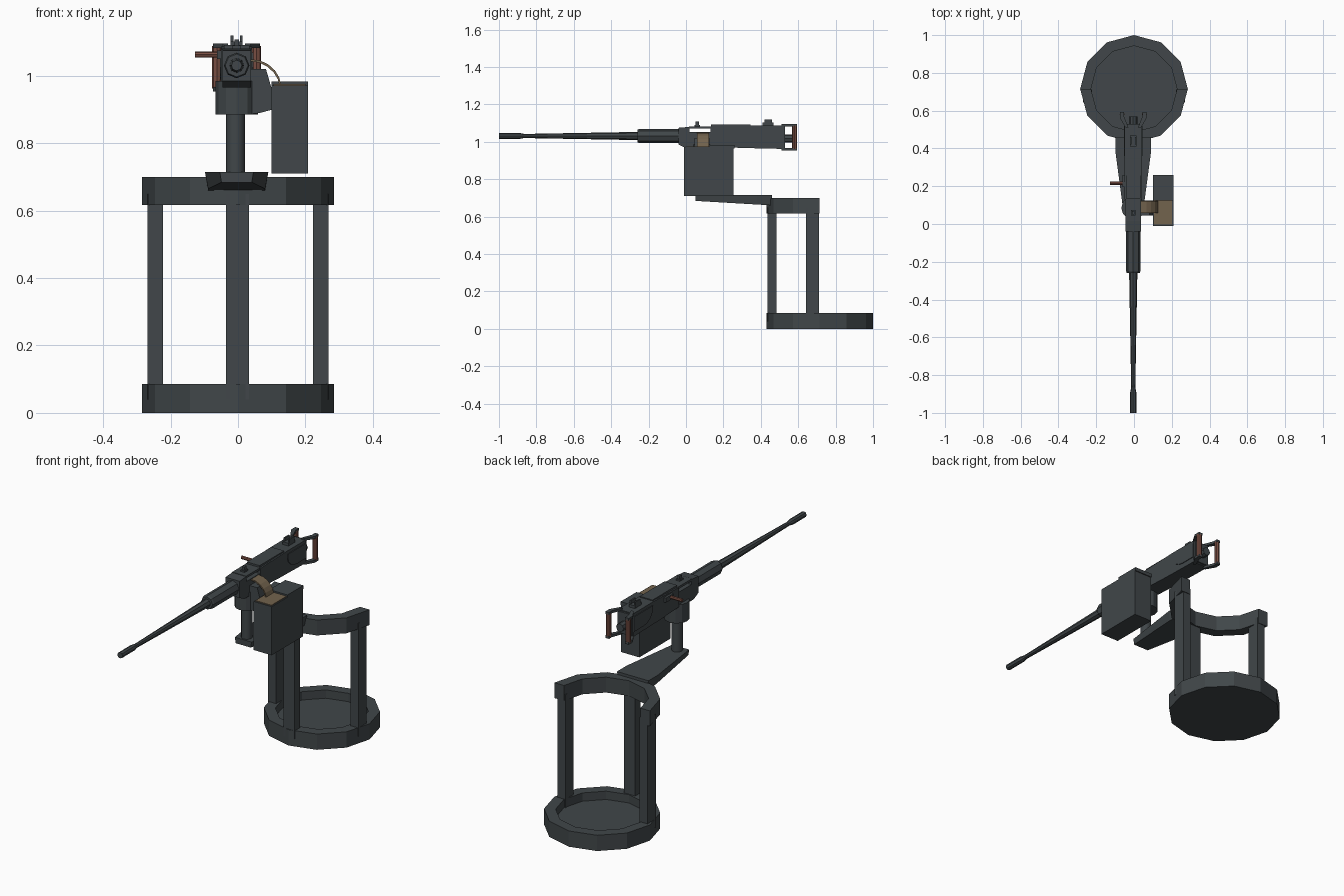
import bpy, bmesh, math
from mathutils import Vector

if "Cube" in bpy.data.objects:
    bpy.data.objects.remove(bpy.data.objects["Cube"])


def material(name, rgb):
    m = bpy.data.materials.new(name)
    m.diffuse_color = (*rgb, 1)
    m.use_nodes = True
    m.node_tree.nodes["Principled BSDF"].inputs["Base Color"].default_value = m.diffuse_color
    return m


STEEL = material("dark_steel", (0.052, 0.062, 0.067))
GRIP = material("red_brown_grip", (0.19, 0.075, 0.055))
BRASS = material("belt_brown", (0.17, 0.125, 0.075))
CX = -0.004  # gun centre line


def finish(name, bm, mat, smooth=False):
    bmesh.ops.recalc_face_normals(bm, faces=bm.faces)
    me = bpy.data.meshes.new(name)
    bm.to_mesh(me)
    bm.free()
    me.materials.append(mat)
    ob = bpy.data.objects.new(name, me)
    bpy.context.collection.objects.link(ob)
    if smooth:
        bpy.context.view_layer.objects.active = ob
        ob.select_set(True)
        bpy.ops.object.shade_smooth_by_angle(angle=math.radians(35))
        ob.select_set(False)
    return ob


def box(name, x, y, z, mat=STEEL):
    bm = bmesh.new()
    bmesh.ops.create_cube(bm, size=1)
    for v in bm.verts:
        for i, (a, b) in enumerate((x, y, z)):
            v.co[i] = (a + b) / 2 + v.co[i] * (b - a)
    return finish(name, bm, mat)


def prism(name, pts, axis, a, b, mat=STEEL):
    """Extrude a 2D outline along an axis (0=x, 1=y, 2=z)."""
    bm = bmesh.new()
    rows = []
    for d in (a, b):
        row = []
        for p in pts:
            c = list(p)
            c.insert(axis, d)
            row.append(bm.verts.new(c))
        rows.append(row)
        bm.faces.new(row)
    for i in range(len(pts)):
        j = (i + 1) % len(pts)
        bm.faces.new((rows[0][i], rows[0][j], rows[1][j], rows[1][i]))
    return finish(name, bm, mat)


def lathe(name, prof, n, origin, axis=2, mat=STEEL, smooth=False):
    """Revolve (radius, distance) points; radius 0 closes an end."""
    bm = bmesh.new()
    o = Vector(origin)
    rings = []
    for r, h in prof:
        ring = []
        for k in range(n if r > 0 else 1):
            t = 2 * math.pi * k / n
            c = [r * math.cos(t), r * math.sin(t)]
            c.insert(axis, h)
            ring.append(bm.verts.new(o + Vector(c)))
        rings.append(ring)
    for p, q in zip(rings, rings[1:]):
        for k in range(n):
            f = [p[k % len(p)], p[(k + 1) % len(p)], q[(k + 1) % len(q)], q[k % len(q)]]
            bm.faces.new(list(dict.fromkeys(f)))
    return finish(name, bm, mat, smooth)


def rod(name, r, a, b, n, origin, axis=2, mat=STEEL, smooth=False):
    return lathe(name, [(0, a), (r, a), (r, b), (0, b)], n, origin, axis, mat, smooth)


# Round twelve-sided base with a recessed floor
lathe("base_dish", [(0, 0), (0.285, 0), (0.285, 0.085), (0.228, 0.085),
                    (0.228, 0.04), (0, 0.04)], 12, (0, 0.715, 0))

# Half ring rail and its three posts
arc = [math.pi + math.pi * k / 6 for k in range(7)]
outline = [(0.285 * math.cos(t), 0.715 + 0.285 * math.sin(t)) for t in arc]
outline += [(0.228 * math.cos(t), 0.715 + 0.228 * math.sin(t)) for t in reversed(arc)]
prism("half_ring_rail", outline, 2, 0.617, 0.70)
box("front_post", (-0.035, 0.033), (0.436, 0.483), (0.04, 0.65))
for s, side in ((-1, "left"), (1, "right")):
    box(side + "_post", sorted((s * 0.222, s * 0.269)), (0.642, 0.712), (0.04, 0.65))

# Tapered support arm: outline from above, underside rising to the front
arm = prism("support_arm", [(CX - 0.05, 0.05), (CX + 0.05, 0.05), (CX + 0.094, 0.38),
                            (CX + 0.094, 0.46), (CX - 0.094, 0.46), (CX - 0.094, 0.38)],
            2, 0.66, 0.715)
for v in arm.data.vertices:
    if v.co.z < 0.7:
        v.co.z = 0.684 - 0.024 * (v.co.y - 0.05) / 0.41
        v.co.x = CX + (v.co.x - CX) * 0.9

# Pintle column, cradle and the bracket carrying the ammunition box
rod("pintle_column", 0.028, 0.70, 0.90, 12, (CX - 0.003, 0.085, 0), smooth=True)
rod("cradle", 0.063, 0.885, 0.985, 12, (CX, 0.085, 0))
prism("box_bracket", [(0.02, 0.885), (0.065, 0.89), (0.102, 0.9), (0.102, 0.955),
                      (0.083, 1.02), (0.02, 1.02)], 1, 0.045, 0.125)

# Ammunition box with half lid, exposed belt and feed strip
box("ammo_box", (0.1, 0.208), (-0.01, 0.255), (0.71, 0.972))
box("ammo_box_lid", (0.1, 0.208), (0.125, 0.26), (0.965, 0.984))
box("stored_belt", (0.106, 0.202), (-0.003, 0.125), (0.965, 0.976), BRASS)
path = [(0.03, 1.05), (0.065, 1.046), (0.09, 1.034), (0.11, 1.016), (0.122, 0.996), (0.132, 0.96)]
prism("feed_belt", path + [(x - 0.004, z - 0.006) for x, z in reversed(path)], 1, 0.058, 0.122, BRASS)

# Barrel and its jacket
lathe("barrel", [(0, -1), (0.016, -1), (0.016, -0.89), (0.011, -0.865), (0.022, -0.25), (0, -0.25)],
      8, (CX, 0, 1.031), 1)
lathe("barrel_jacket", [(0, -0.26), (0.034, -0.26), (0.038, -0.25), (0.038, -0.03), (0, -0.03)],
      8, (CX, 0, 1.031), 1)

# Receiver: main body, front block and open feed slot
prism("receiver_body", [(0.13, 0.975), (0.3, 0.967), (0.52, 0.962), (0.52, 1.087), (0.35, 1.087),
                        (0.13, 1.08)], 0, CX - 0.046, CX + 0.046)
prism("receiver_front", [(-0.04, 0.985), (0.0, 0.965), (0.13, 0.965), (0.13, 1.052), (0.02, 1.052),
                         (0.02, 1.08), (-0.04, 1.075)], 0, CX - 0.042, CX + 0.042)
box("feed_cover", (CX - 0.042, CX + 0.042), (0.015, 0.14), (1.07, 1.082))
box("top_cover", (CX - 0.038, CX + 0.038), (0.135, 0.345), (1.075, 1.092))

# Rounded side plates at the rear of the receiver
plate = [(0.52, 1.07), (0.36, 1.07)]
plate += [(0.44 - 0.08 * math.cos(t), 1.05 - 0.06 * math.sin(t))
          for t in (0, 0.4, 0.8, 1.2, 1.57)] + [(0.52, 0.99)]
for s, side in ((-1, "left"), (1, "right")):
    x0, x1 = CX + s * 0.045, CX + s * 0.050
    prism(side + "_side_plate", plate, 0, x0, x1)

# Sights
box("front_sight_base", (CX - 0.012, CX + 0.012), (0.045, 0.075), (1.08, 1.09))
box("front_sight_blade", (CX - 0.007, CX + 0.007), (0.05, 0.07), (1.085, 1.108))
box("rear_sight_base", (CX - 0.018, CX + 0.018), (0.41, 0.468), (1.085, 1.102))
for s, side in ((-1, "left"), (1, "right")):
    x = CX + s * 0.014
    box(side + "_rear_sight_ear", (x - 0.004, x + 0.004), (0.42, 0.46), (1.1, 1.12))

# Charging handle on the left
box("charging_slide", (CX - 0.058, CX - 0.044), (0.195, 0.26), (1.05, 1.075))
rod("charging_handle", 0.009, -0.128, -0.055, 8, (0, 0.215, 1.063), 0, GRIP)

# Spade grips, their frames, rear plate and buffer
box("rear_plate", (CX - 0.042, CX + 0.042), (0.515, 0.53), (0.968, 1.083))
rod("rear_buffer", 0.022, 0.52, 0.57, 8, (CX, 0, 1.018), 1)
for s, side in ((-1, "left"), (1, "right")):
    x = CX + s * 0.059
    rod(side + "_spade_grip", 0.0135, 0.962, 1.088, 8, (x, 0.581, 0), mat=GRIP)
    for label, z in (("upper", 1.089), ("lower", 0.96)):
        prism(side + "_" + label + "_grip_frame",
              [(x - s * 0.034, 0.51), (x - s * 0.018, 0.51), (x + s * 0.011, 0.56),
               (x + s * 0.011, 0.594), (x - s * 0.011, 0.594), (x - s * 0.011, 0.568)],
              2, z - 0.006, z + 0.007)
